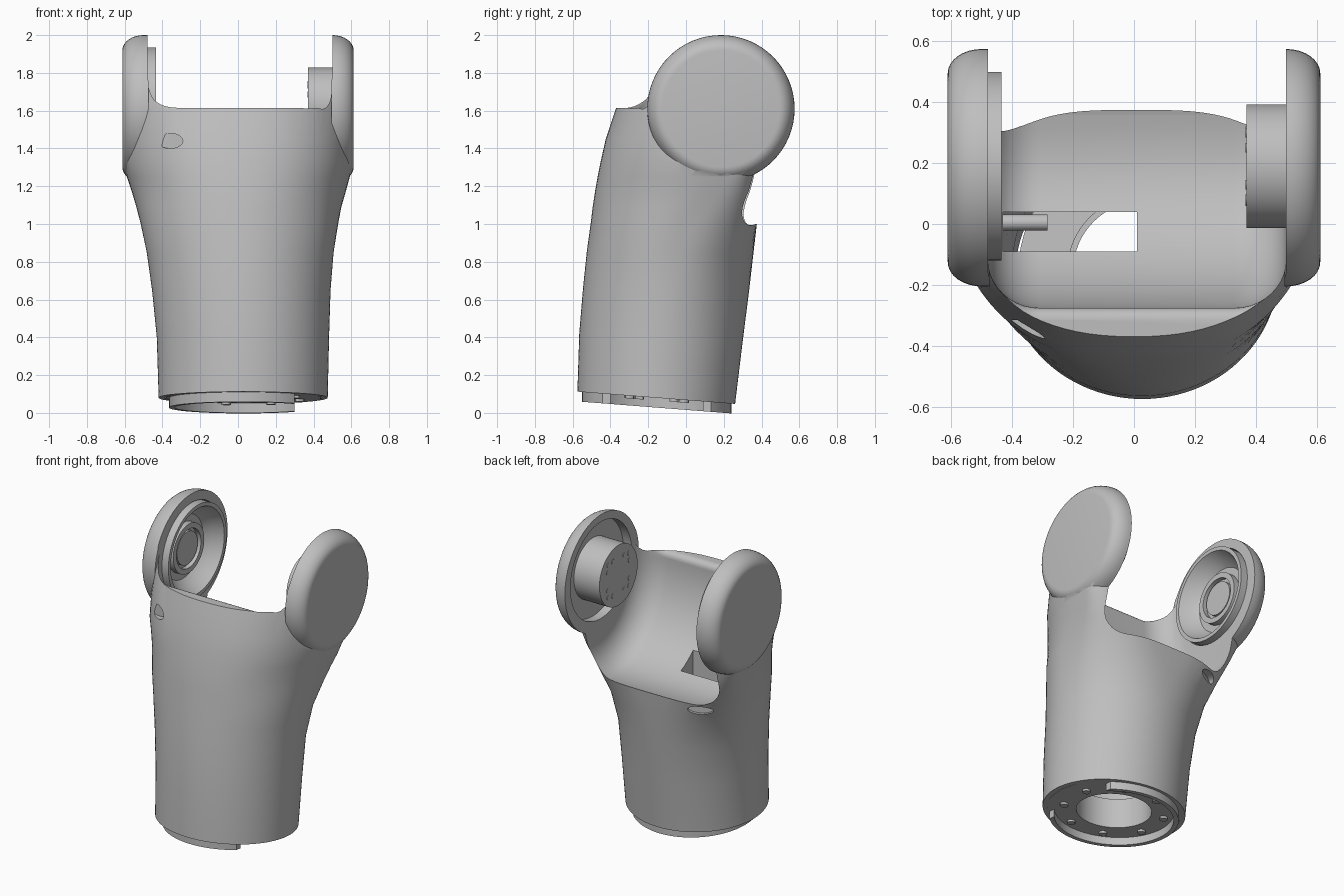
import bpy, bmesh, math
from mathutils import Vector

if "Cube" in bpy.data.objects:
    bpy.data.objects.remove(bpy.data.objects["Cube"])

grey = bpy.data.materials.new("housing grey")
grey.use_nodes = True
grey.diffuse_color = (0.52, 0.52, 0.52, 1)
grey.node_tree.nodes["Principled BSDF"].inputs["Base Color"].default_value = grey.diffuse_color

SIDES = 64
HEAD = (0.185, 1.61)    # arm head centre, as y and z
HUB = (0.19, 1.625)     # bearing and motor axis, as y and z
BASE = (0.03, -0.155)   # base centre, as x and y
TILT = -0.078


def loft(name, rings, closed=False):
    """Skin a list of point rings; closed joins last to first, else ends are capped."""
    bm = bmesh.new()
    rows = [[bm.verts.new(p) for p in ring] for ring in rings]
    pairs = list(zip(rows, rows[1:]))
    if closed:
        pairs.append((rows[-1], rows[0]))
    else:
        bm.faces.new(rows[0])
        bm.faces.new(rows[-1])
    for a, b in pairs:
        for i in range(len(a)):
            j = (i + 1) % len(a)
            bm.faces.new((a[i], a[j], b[j], b[i]))
    bmesh.ops.recalc_face_normals(bm, faces=bm.faces)
    mesh = bpy.data.meshes.new(name)
    bm.to_mesh(mesh)
    bm.free()
    mesh.materials.append(grey)
    obj = bpy.data.objects.new(name, mesh)
    bpy.context.scene.collection.objects.link(obj)
    return obj


def turns(count=SIDES):
    return [math.tau * i / count for i in range(count)]


def lathe_x(name, profile, centre=HUB, count=SIDES):
    """Revolve (x, radius) points about an axis along x."""
    return loft(name, [[(x, centre[0] + r * math.cos(a), centre[1] + r * math.sin(a))
                        for a in turns(count)] for x, r in profile])


def lathe_base(name, profile, centre=BASE, closed=True, count=SIDES):
    """Revolve (radius, height) points on the tilted base plane."""
    rings = []
    for r, h in profile:
        ring = []
        for a in turns(count):
            y = centre[1] + r * math.sin(a)
            ring.append((centre[0] + r * math.cos(a), y, 0.08 + h + TILT * (y - BASE[1])))
        rings.append(ring)
    return loft(name, rings, closed)


def box(name, low, high):
    corners = [(low[0], low[1]), (high[0], low[1]), (high[0], high[1]), (low[0], high[1])]
    return loft(name, [[(x, y, z) for x, y in corners] for z in (low[2], high[2])])


def drill(name, centre, axis, rx, rz, depth):
    """Oval rod for cutting a screw hole."""
    axis = Vector(axis).normalized()
    side = axis.cross(Vector((0, 0, 1))).normalized()
    up = side.cross(axis)
    return loft(name, [[Vector(centre) + axis * d + side * rx * math.cos(a) + up * rz * math.sin(a)
                        for a in turns(24)] for d in (-depth, depth)])


def combine(obj, others, operation):
    """Apply booleans and drop the helper objects."""
    for other in others:
        other.hide_render = True
        mod = obj.modifiers.new("combine", 'BOOLEAN')
        mod.object, mod.operation, mod.solver = other, operation, 'EXACT'
        bpy.context.view_layer.update()
        graph = bpy.context.evaluated_depsgraph_get()
        result = bpy.data.meshes.new_from_object(obj.evaluated_get(graph))
        obj.modifiers.clear()
        obj.data = result
        bpy.data.objects.remove(other)


def ramp(value, start, end):
    t = min(1, max(0, (value - start) / (end - start)))
    return t * t * (3 - 2 * t)


# Body sections: height, -x edge, +x edge, front edge, back edge
STATIONS = [
    (0.08, -0.42, 0.475, -0.575, 0.26),
    (0.40, -0.43, 0.482, -0.565, 0.30),
    (0.65, -0.455, 0.49, -0.545, 0.333),
    (0.85, -0.483, 0.506, -0.525, 0.357),
    (1.00, -0.515, 0.53, -0.505, 0.375),
    (1.09, -0.538, 0.547, -0.494, 0.382),
    (1.17, -0.562, 0.57, -0.482, 0.387),
    (1.25, -0.588, 0.592, -0.468, 0.39),
    (1.33, -0.611, 0.611, -0.452, 0.40),
    (1.45, -0.611, 0.611, -0.425, 0.41),
    (1.615, -0.611, 0.611, -0.37, 0.42),
    (1.71, -0.611, 0.611, -0.32, 0.42),
    (1.80, -0.60, 0.60, -0.24, 0.42),
]


def section(station, scale=1.0, drop=0.0):
    """Oval outline whose widest line moves back to the arms and whose back grows squarer."""
    z, x0, x1, y0, y1 = station
    cx, cy = (x0 + x1) / 2, (y0 + y1) / 2
    cy += (HEAD[0] - cy) * ramp(z, 0.9, 1.33)
    slope = TILT * (1 - min(1, max(0, z - 0.08) / 0.9))
    ring = []
    for a in turns(96):
        c, s = math.cos(a), math.sin(a)
        if s > 0:
            power, reach = 2 / (2 + 2 * ramp(z, 0.7, 1.25)), y1 - cy
        else:
            power, reach = 2 / (2 + 0.3 * ramp(z, 0.8, 1.4)), cy - y0
        x = cx + scale * (x1 - x0) / 2 * math.copysign(abs(c) ** power, c)
        y = cy + scale * reach * math.copysign(abs(s) ** power, s)
        ring.append((x, y, z - drop + slope * (y - cy)))
    return ring


body = loft("fork_housing", [section(s) for s in STATIONS])

# Round heads of the two fork arms, with rolled outer edges
for sign, inner in ((1, 0.495), (-1, 0.475)):
    roll = [(0.5 + 0.112 * math.sin(t), 0.31 + 0.08 * math.cos(t))
            for t in [math.pi / 2 * i / 8 for i in range(9)]]
    head = lathe_x("arm_head", [(sign * x, r) for x, r in [(inner, 0.39)] + roll], HEAD)
    combine(body, [head], 'UNION')

# Saddle between the arms: a round trough with filleted sides and a flat front lip
AXIS_Y, AXIS_Z, DEEP = 0.22, 1.57, 0.59


def saddle_section(x, r):
    lip = AXIS_Z + 0.045 + DEEP - r
    arc = []
    for i in range(41):
        t = math.pi * i / 40
        reach = r * (0.84 if t < math.pi / 2 else 1)
        arc.append((AXIS_Y - reach * math.cos(t), AXIS_Z - r * math.sin(t)))
    front = arc[0][0]
    roll = [(front - 0.04 * (1 - math.sin(t)), lip - 0.04 * (1 - math.cos(t)))
            for t in [math.pi / 2 * i / 5 for i in range(6)]]
    outline = [(AXIS_Y - 1, 2.5), (AXIS_Y - 1, lip)] + roll + arc + [(AXIS_Y + r, 2.5)]
    return [(x, y, z) for y, z in outline]


fillet = [(0.17 * math.sin(t), 0.19 * (1 - math.cos(t)))
          for t in [math.pi / 2 * i / 10 for i in range(11)]]
saddle = [(-0.31 - dx, DEEP - dr) for dx, dr in reversed(fillet)]
saddle += [(0.33 + dx, DEEP - dr) for dx, dr in fillet]
combine(body, [loft("saddle_cutter", [saddle_section(x, r) for x, r in saddle])], 'DIFFERENCE')

# Hollow inside, cable window, arm recesses and screw holes
cavity = [section(STATIONS[0], 0.93, 0.1)] + [section(s, 0.93) for s in STATIONS[:4]]
cavity.append(section((0.92, -0.49, 0.51, -0.51, 0.36), 0.88))
combine(body, [
    loft("cavity_cutter", cavity),
    box("window_cutter", (-0.43, -0.09, 0.85), (0.01, 0.04, 1.3)),
    lathe_x("motor_recess_cutter", [(0.45, 0.325), (0.56, 0.325)]),
    lathe_x("bearing_recess_cutter", [(-0.44, 0.32), (-0.585, 0.30)]),
    drill("front_hole_cutter", (-0.36, -0.39, 1.44), (0, 1, 0), 0.068, 0.04, 0.075),
    drill("back_hole_cutter", (-0.34, 0.34, 0.95), (-0.5, 1, 0), 0.08, 0.03, 0.055),
], 'DIFFERENCE')

# Cable connector bridging the window
lathe_x("cable_connector", [(-0.45, 0.027), (-0.285, 0.027)], (0.005, 1.0), 16)

# Bearing seat in the -x arm
lathe_x("bearing_seat", [
    (-0.57, 0.31), (-0.435, 0.31), (-0.435, 0.285), (-0.50, 0.25), (-0.54, 0.21),
    (-0.54, 0.165), (-0.50, 0.165), (-0.50, 0.13), (-0.53, 0.13), (-0.53, 0.11),
    (-0.51, 0.11)])

# Motor in the +x arm, with grouped screws on its face
lathe_x("motor", [(0.565, 0.203), (0.37, 0.203)])
for group in range(4):
    for step in (-1, 0, 1):
        angle = math.pi / 4 + group * math.pi / 2 + step * 0.3
        reach = 0.13 if step else 0.155
        spot = (HUB[0] + reach * math.cos(angle), HUB[1] + reach * math.sin(angle))
        lathe_x("motor_screw", [(0.38, 0.016), (0.367, 0.016)], spot, 12)

# Base flange with bore, open locating lip and screws
lathe_base("base_flange", [(0.41, 0.06), (0.41, 0), (0.23, 0), (0.23, 0.2), (0.25, 0.2), (0.25, 0.06)])
lip = lathe_base("base_lip", [(0.395, -0.052), (0.395, 0.01), (0.365, 0.01), (0.365, -0.052)])
combine(lip, [box("lip_gap_cutter", (0.30, -0.6, -0.2), (0.6, 0.4, 0.3))], 'DIFFERENCE')
for angle in turns(8):
    spot = (BASE[0] + 0.31 * math.cos(angle + 0.3), BASE[1] + 0.31 * math.sin(angle + 0.3))
    lathe_base("base_screw", [(0.025, 0.01), (0.025, -0.015)], spot, False, 12)

# Smooth curved surfaces and keep the crisp edges
bpy.ops.object.select_all(action='DESELECT')
for obj in bpy.context.scene.objects:
    if obj.type == 'MESH':
        obj.select_set(True)
        bpy.context.view_layer.objects.active = obj
bpy.ops.object.shade_smooth_by_angle(angle=math.radians(30))
